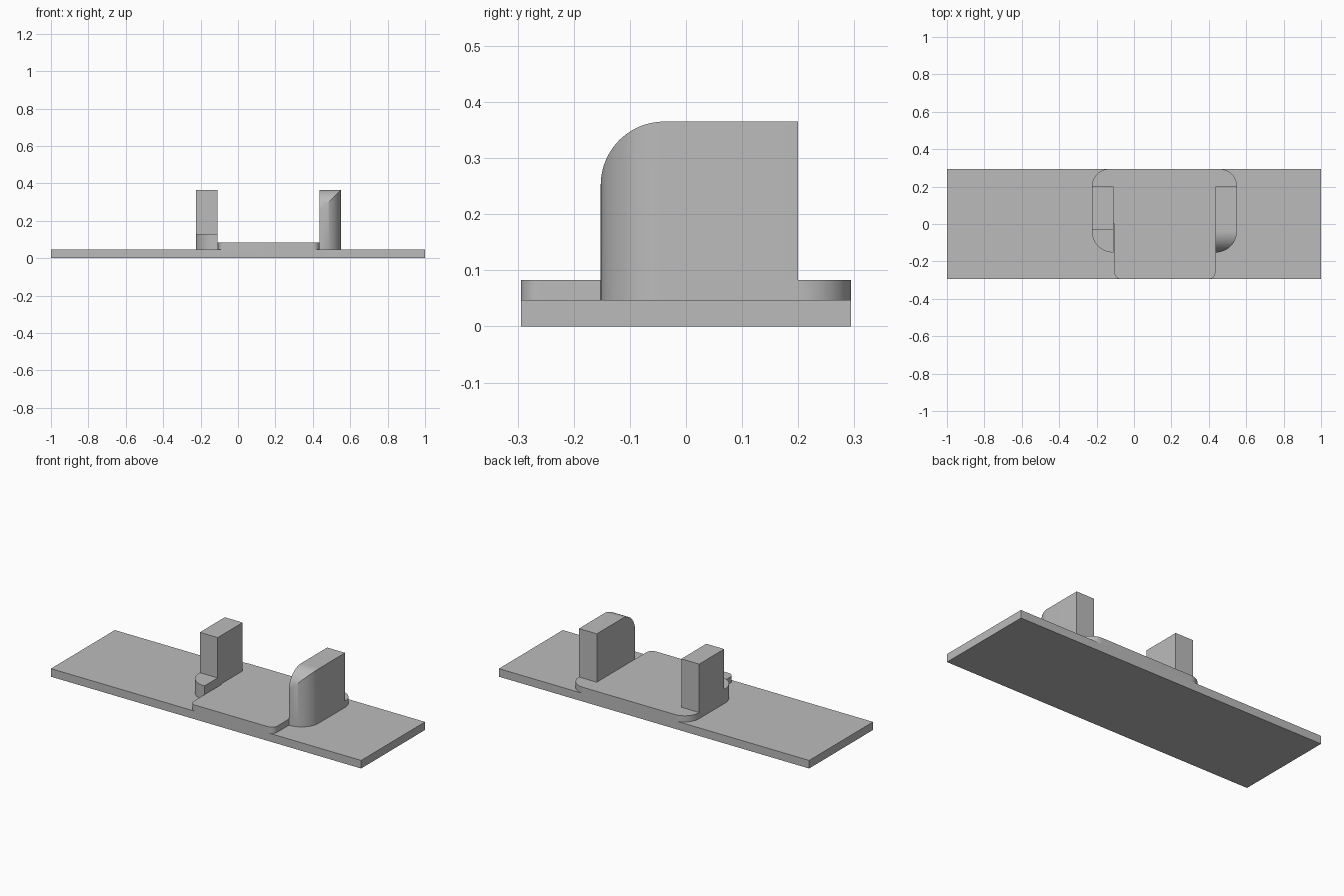
import bpy, bmesh, math
from mathutils import Vector, Matrix

cube = bpy.data.objects.get("Cube")
if cube:
    bpy.data.objects.remove(cube, do_unlink=True)

grey = bpy.data.materials.new("light grey")
grey.use_nodes = True
grey.diffuse_color = (0.5, 0.5, 0.5, 1)
grey.node_tree.nodes["Principled BSDF"].inputs["Base Color"].default_value = (0.5, 0.5, 0.5, 1)


def rounded(corners, steps=20):
    """Outline from (x, y, radius) corners, with round arcs at right angles."""
    points = []
    for i, (x, y, r) in enumerate(corners):
        p = Vector((x, y))
        if r == 0:
            points.append(p)
            continue
        to_prev = (Vector(corners[i - 1][:2]) - p).normalized() * r
        to_next = (Vector(corners[(i + 1) % len(corners)][:2]) - p).normalized() * r
        centre = p + to_prev + to_next
        for k in range(steps + 1):
            a = math.pi / 2 * k / steps
            points.append(centre - to_next * math.cos(a) - to_prev * math.sin(a))
    return points


def prism(name, corners, low, high, axes=None):
    """Extrude an outline from low to high; axes remaps the local directions."""
    bm = bmesh.new()
    face = bm.faces.new([bm.verts.new((p.x, p.y, low)) for p in rounded(corners)])
    top = bmesh.ops.extrude_face_region(bm, geom=[face])["geom"]
    bmesh.ops.translate(bm, vec=(0, 0, high - low),
                        verts=[v for v in top if isinstance(v, bmesh.types.BMVert)])
    if axes:
        bm.transform(axes)
    bmesh.ops.recalc_face_normals(bm, faces=bm.faces)
    mesh = bpy.data.meshes.new(name)
    bm.to_mesh(mesh)
    bm.free()
    mesh.materials.append(grey)
    obj = bpy.data.objects.new(name, mesh)
    bpy.context.collection.objects.link(obj)
    return obj


def smooth(obj):
    bpy.ops.object.select_all(action="DESELECT")
    obj.select_set(True)
    bpy.context.view_layer.objects.active = obj
    bpy.ops.object.shade_smooth_by_angle(angle=math.radians(30))


HALF_Y, BASE, PAD, LEDGE, TOP = 0.294, 0.047, 0.083, 0.13, 0.365
OUT_R, IN_R, IN_L, OUT_L = -0.225, -0.11, 0.435, 0.55
FRONT, BACK, R = -0.152, 0.2, 0.113

# Flat base plate
prism("base_plate", [(-1, -HALF_Y, 0), (1, -HALF_Y, 0), (1, HALF_Y, 0), (-1, HALF_Y, 0)], 0, BASE)

# Raised pad, narrower at the front
pad = prism("raised_pad", [
    (IN_R + 0.005, -HALF_Y, 0.035), (IN_L, -HALF_Y, 0.035), (IN_L, 0, 0), (OUT_L, 0, 0),
    (OUT_L, HALF_Y, 0.092), (OUT_R, HALF_Y, 0.092), (OUT_R, 0, 0), (IN_R + 0.005, 0, 0)], BASE, PAD)

# Right post: square block behind a low rounded ledge
prism("right_post", [(OUT_R, -0.03, 0), (IN_R, -0.03, 0), (IN_R, BACK, 0), (OUT_R, BACK, 0)], BASE, TOP)
ledge = prism("right_ledge", [(OUT_R, FRONT, R), (IN_R, FRONT, 0), (IN_R, -0.03, 0), (OUT_R, -0.03, 0)],
              BASE, LEDGE)

# Left post: rounded in plan, then trimmed to a rounded side profile
post = prism("left_post", [(IN_L, FRONT, 0), (OUT_L, FRONT, R), (OUT_L, BACK, 0), (IN_L, BACK, 0)], BASE, TOP)
to_side = Matrix(((0, 0, 1, 0), (1, 0, 0, 0), (0, 1, 0, 0), (0, 0, 0, 1)))
trim = prism("profile_cutter", [(FRONT, 0, 0), (0.4, 0, 0), (0.4, TOP, 0), (FRONT, TOP, R)],
             IN_L - 0.1, OUT_L + 0.1, to_side)
cut = post.modifiers.new("side_profile", "BOOLEAN")
cut.operation = "INTERSECT"
cut.solver = "EXACT"
cut.object = trim
bpy.context.view_layer.objects.active = post
bpy.ops.object.modifier_apply(modifier=cut.name)
bpy.data.objects.remove(trim, do_unlink=True)

for part in (pad, ledge, post):
    smooth(part)
